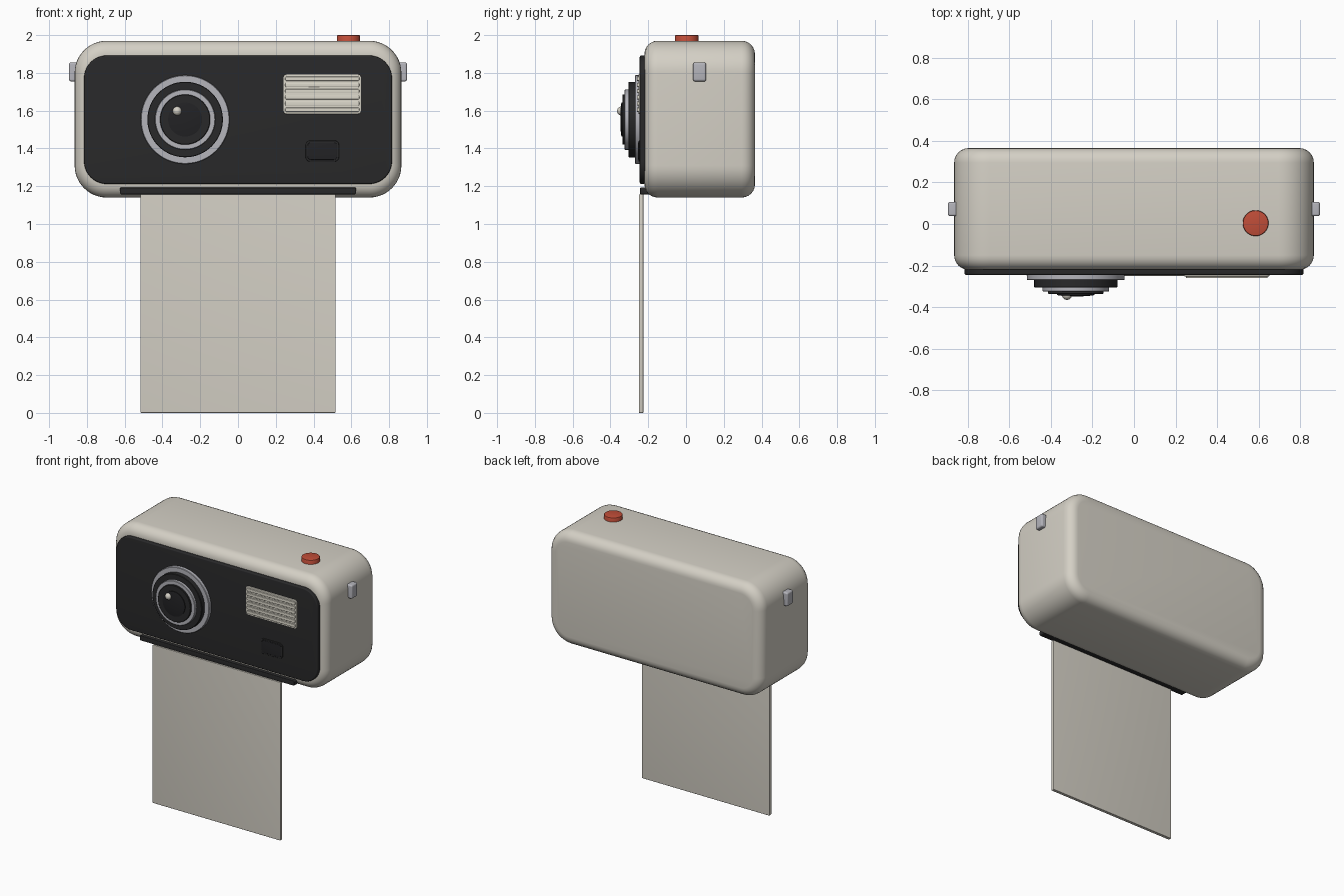
import bpy, bmesh, math
from mathutils import Matrix

if "Cube" in bpy.data.objects:
    bpy.data.objects.remove(bpy.data.objects["Cube"])


def material(name, rgb):
    m = bpy.data.materials.new(name)
    m.diffuse_color = (*rgb, 1)
    m.use_nodes = True
    m.node_tree.nodes["Principled BSDF"].inputs["Base Color"].default_value = m.diffuse_color
    return m


CREAM = material("warm cream", (0.66, 0.63, 0.56))
FLASH = material("flash cream", (0.72, 0.69, 0.60))
DARK = material("charcoal", (0.022, 0.022, 0.023))
GLASS = material("black glass", (0.016, 0.016, 0.018))
SILVER = material("silver", (0.46, 0.46, 0.50))
RED = material("red", (0.53, 0.075, 0.04))


def finish(name, bm, mat):
    bmesh.ops.recalc_face_normals(bm, faces=bm.faces)
    me = bpy.data.meshes.new(name)
    bm.to_mesh(me)
    bm.free()
    me.materials.append(mat)
    ob = bpy.data.objects.new(name, me)
    bpy.context.collection.objects.link(ob)
    bpy.ops.object.select_all(action='DESELECT')
    bpy.context.view_layer.objects.active = ob
    ob.select_set(True)
    bpy.ops.object.shade_smooth_by_angle(angle=math.radians(35))
    return ob


def skin(bm, rings):
    """Join closed rings of points into a capped solid."""
    loops = [[bm.verts.new(p) for p in ring] for ring in rings]
    n = len(loops[0])
    for a, b in zip(loops, loops[1:]):
        for i in range(n):
            j = (i + 1) % n
            bm.faces.new((a[i], a[j], b[j], b[i]))
    bm.faces.new(loops[0])
    bm.faces.new(loops[-1])


def rounded_slab(name, x, y, z, r, b, mat, seg=8):
    """Rounded rectangle in xz, extruded along y, front/back edges rounded by b (b < r)."""
    cx, cz = sum(x) / 2, sum(z) / 2
    hx, hz = (x[1] - x[0]) / 2 - r, (z[1] - z[0]) / 2 - r

    def ring(yy, rad):
        pts = []
        for k, (sx, sz) in enumerate(((1, 1), (-1, 1), (-1, -1), (1, -1))):
            for i in range(seg + 1):
                a = (k + i / seg) * math.pi / 2
                pts.append((cx + sx * hx + rad * math.cos(a), yy,
                            cz + sz * hz + rad * math.sin(a)))
        return pts

    n = 6
    arc = [(b * (1 - math.sin(i / n * math.pi / 2)), b * (1 - math.cos(i / n * math.pi / 2)))
           for i in range(n + 1)]
    rings = [ring(y[0] + d, r - t) for d, t in [(e[1], e[0]) for e in arc]]
    rings += [ring(y[1] - d, r - t) for d, t in [(e[1], e[0]) for e in reversed(arc)]]
    bm = bmesh.new()
    skin(bm, rings)
    return finish(name, bm, mat)


def disc(name, profile, loc, mat, axis='Y', seg=64):
    """Turned solid: profile is (radius, height) pairs, pointing to -y or up z."""
    bm = bmesh.new()
    skin(bm, [[(r * math.cos(2 * math.pi * i / seg), r * math.sin(2 * math.pi * i / seg), h)
               for i in range(seg)] for r, h in profile])
    if axis == 'Y':
        bm.transform(Matrix.Rotation(math.pi / 2, 4, 'X'))
    bm.transform(Matrix.Translation(loc))
    return finish(name, bm, mat)


# Camera body and dark front panel
rounded_slab("body", (-0.865, 0.865), (-0.22, 0.365), (1.14, 1.97), 0.17, 0.07, CREAM, 12)
rounded_slab("front_panel", (-0.815, 0.815), (-0.245, -0.20), (1.212, 1.892), 0.12, 0.008, DARK, 10)

# Stepped lens: silver and dark rings stacked towards the front
LX, LZ = -0.28, 1.553
for name, r, y0, y1, mat in (
        ("lens_outer_ring", 0.235, -0.23, -0.27, SILVER),
        ("lens_barrel", 0.20, -0.26, -0.305, DARK),
        ("lens_inner_ring", 0.16, -0.29, -0.325, SILVER),
        ("lens_rim", 0.133, -0.31, -0.337, DARK)):
    h = y0 - y1
    disc(name, [(r, 0), (r, h - 0.003), (r - 0.003, h)], (LX, y0, LZ), mat)
disc("lens_glass", [(0.09, 0), (0.09, 0.012), (0.07, 0.015), (0.03, 0.018)],
     (LX, -0.33, LZ), GLASS)

# Small bead on the lens
bm = bmesh.new()
bmesh.ops.create_uvsphere(bm, u_segments=24, v_segments=12, radius=0.024)
bm.transform(Matrix.Translation((-0.322, -0.341, 1.598)))
finish("lens_glint", bm, CREAM)

# Flash with horizontal ribs
rounded_slab("flash", (0.24, 0.652), (-0.252, -0.23), (1.582, 1.792), 0.018, 0.004, FLASH, 5)
for i in range(6):
    zc = 1.605 + i * 0.0328
    rounded_slab(f"flash_rib_{i + 1}", (0.25, 0.642), (-0.260, -0.245),
                 (zc - 0.011, zc + 0.011), 0.006, 0.003, FLASH, 3)

# Viewfinder window: frame and pane
rounded_slab("viewfinder_frame", (0.358, 0.535), (-0.251, -0.23), (1.33, 1.442), 0.025, 0.004, DARK, 5)
rounded_slab("viewfinder_pane", (0.368, 0.525), (-0.254, -0.24), (1.34, 1.432), 0.018, 0.003, GLASS, 5)

# Print slot and the hanging print
rounded_slab("print_slot", (-0.625, 0.625), (-0.243, -0.18), (1.157, 1.193), 0.008, 0.005, DARK, 4)
rounded_slab("print_sheet", (-0.517, 0.517), (-0.249, -0.226), (0.0, 1.157), 0.006, 0.003, CREAM, 3)

# Shutter button
disc("shutter_button", [(0.062, 0), (0.062, 0.055), (0.060, 0.059), (0.057, 0.06)],
     (0.585, 0.004, 1.94), RED, 'Z', 48)

# Strap lugs on both sides
for side, s in (("left", -1), ("right", 1)):
    rounded_slab(f"strap_lug_{side}", sorted((s * 0.845, s * 0.895)), (0.038, 0.106),
                 (1.755, 1.855), 0.012, 0.010, SILVER, 4)
